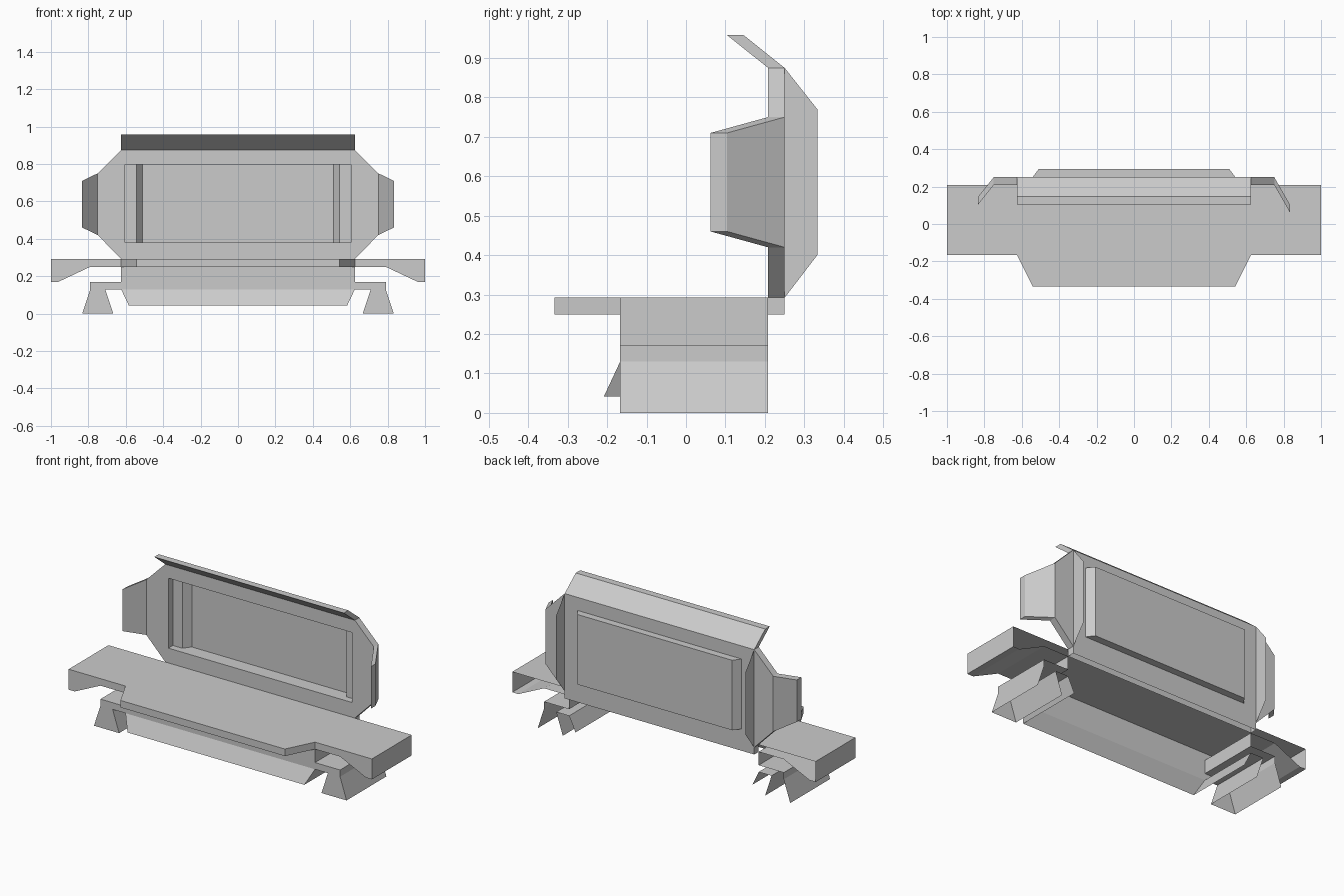
import bpy, bmesh

if "Cube" in bpy.data.objects:
    bpy.data.objects.remove(bpy.data.objects["Cube"])


def make(name, faces, mirror=True):
    """Mesh from a list of faces given as coordinate lists, optionally mirrored in x."""
    bm = bmesh.new()
    for f in faces:
        bm.faces.new([bm.verts.new(c) for c in f])
    bmesh.ops.remove_doubles(bm, verts=bm.verts, dist=0.0005)
    bmesh.ops.recalc_face_normals(bm, faces=bm.faces)
    me = bpy.data.meshes.new(name)
    bm.to_mesh(me)
    bm.free()
    ob = bpy.data.objects.new(name, me)
    bpy.context.collection.objects.link(ob)
    if mirror:
        m = ob.modifiers.new("Mirror", 'MIRROR')
        m.merge_threshold = 0.0005
    return ob


def prism(pts, put, lo, hi, skip=(), caps=(True, True)):
    """Faces of a profile swept from lo to hi; skip lists open side edges."""
    n = len(pts)
    faces = []
    for i in range(n):
        if i not in skip:
            a, b = pts[i], pts[(i + 1) % n]
            faces.append([put(a, lo), put(b, lo), put(b, hi), put(a, hi)])
    for use, level in zip(caps, (lo, hi)):
        if use:
            faces.append([put(p, level) for p in pts])
    return faces


def along_x(p, t):
    return (t, p[0], p[1])


def along_y(p, t):
    return (p[0], t, p[1])


def along_z(p, t):
    return (p[0], p[1], t)


FRONT, REAR, BACK = -0.167, 0.208, 0.25

# base shell: seat top, side ledges and splayed feet, open behind and below
base = [(0, .292), (1, .292), (1, .17), (.96, .17), (.79, .25), (.625, .25),
        (.625, .17), (.79, .17), (.79, .13), (.833, 0),
        (.667, 0), (.71, .13), (.625, .13), (0, .13)]
make("seat_base", prism(base, along_y, FRONT, REAR, skip=(9, 12, 13), caps=(True, False)))

# seat front lip
lip = [(0, FRONT), (.625, FRONT), (.542, -.333), (0, -.333)]
make("seat_lip", prism(lip, along_z, .25, .292, skip=(0, 3)))

# flared skirt below the seat
top, low = (.625, FRONT, .13), (.583, -.208, .042)
make("skirt", [
    [(0, FRONT, .13), top, low, (0, -.208, .042)],
    [top, (.625, REAR, .13), (.583, REAR, .042), low]])

# rail joining seat and backrest
rail = [(REAR, .25), (BACK, .25), (BACK, .292), (REAR, .292)]
make("rear_rail", prism(rail, along_x, -.625, .625, skip=(0, 2)), False)

# backrest frame around the window
frame = [(0, .292), (.625, .292), (.75, .42), (.75, .75), (.625, .875), (0, .875),
         (0, .797), (.605, .797), (.605, .38), (0, .38)]
make("backrest_frame", prism(frame, along_y, REAR, BACK, skip=(5, 9)))

# recessed backrest panel
pocket = [(0, BACK), (.605, BACK), (.542, BACK), (.51, .293), (0, .293)]
cap = [(0, BACK), (.542, BACK), (.51, .293), (0, .293)]
make("backrest_panel",
     prism(pocket, along_z, .38, .797, skip=(0, 4), caps=(False, False))
     + [[along_z(p, z) for p in cap] for z in (.38, .797)])

# thin fins behind the backrest
make("back_fin", [[(.625, BACK, .292), (.625, .333, .4), (.625, .333, .77), (.625, BACK, .875)]])

# tilted head rail
head = [(REAR, .875), (BACK, .875), (.146, .958), (.104, .958)]
make("head_rail", prism(head, along_x, -.625, .625), False)

# side wings, the right one bent further forward
for side, s, tip in (("left", -1, .104), ("right", 1, .0625)):
    root = [(.75 * s, y, z) for y, z in ((REAR, .42), (BACK, .42), (BACK, .75), (REAR, .75))]
    end = [(.833 * s, y, z) for y, z in ((tip, .46), (tip + .042, .46), (tip + .042, .71), (tip, .71))]
    quads = [[root[i], root[(i + 1) % 4], end[(i + 1) % 4], end[i]] for i in range(4)]
    make(side + "_wing", quads + [end], False)
